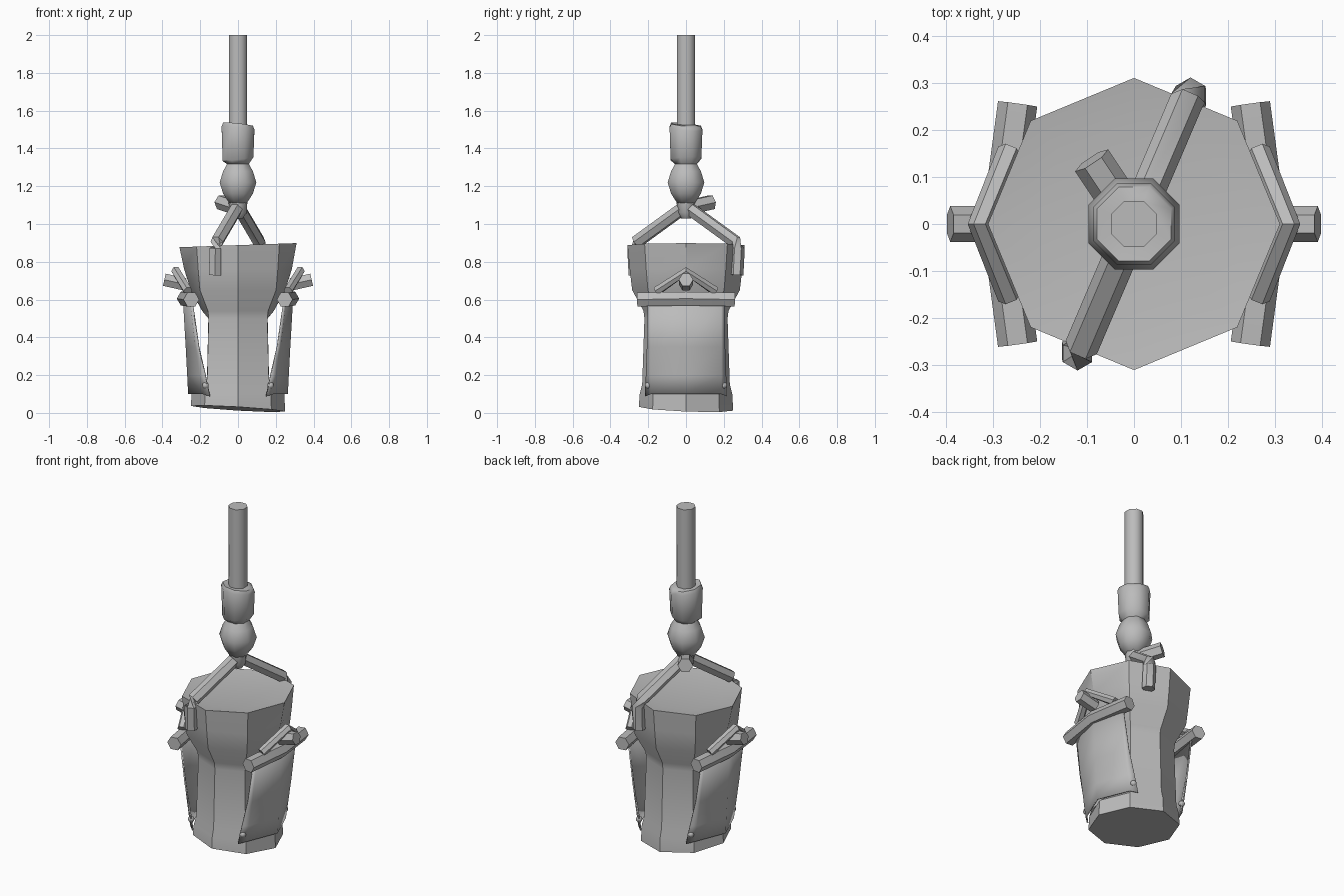
import bpy
import bmesh
from math import pi, sin, cos, radians
from mathutils import Vector

cube = bpy.data.objects.get("Cube")
if cube:
    bpy.data.objects.remove(cube, do_unlink=True)

grey = bpy.data.materials.new("plain grey")
grey.use_nodes = True
GREY = (0.5, 0.5, 0.5, 1)
grey.diffuse_color = GREY
grey.node_tree.nodes["Principled BSDF"].inputs["Base Color"].default_value = GREY


def finish(name, bm, angle=50):
    bmesh.ops.recalc_face_normals(bm, faces=bm.faces)
    mesh = bpy.data.meshes.new(name)
    bm.to_mesh(mesh)
    bm.free()
    mesh.materials.append(grey)
    obj = bpy.data.objects.new(name, mesh)
    bpy.context.collection.objects.link(obj)
    bpy.ops.object.select_all(action="DESELECT")
    obj.select_set(True)
    bpy.context.view_layer.objects.active = obj
    bpy.ops.object.shade_smooth_by_angle(angle=radians(angle))
    return obj


def loft(name, rings, angle=50):
    """Skin a list of point rings and cap both ends."""
    bm = bmesh.new()
    loops = [[bm.verts.new(p) for p in ring] for ring in rings]
    n = len(loops[0])
    for a, b in zip(loops, loops[1:]):
        for i in range(n):
            j = (i + 1) % n
            bm.faces.new((a[i], a[j], b[j], b[i]))
    bm.faces.new(loops[0])
    bm.faces.new(loops[-1])
    return finish(name, bm, angle)


def tube(name, path, radius, sides=6):
    """Straight-sided tube with mitred bends."""
    pts = [Vector(p) for p in path]
    rings = []
    for i, p in enumerate(pts):
        before, after = pts[max(i - 1, 0)], pts[min(i + 1, len(pts) - 1)]
        d = (after - before).normalized()
        u = d.cross(Vector((0, 0, 1)) if abs(d.z) < 0.8 else Vector((1, 0, 0))).normalized()
        v = d.cross(u)
        rings.append([p + radius * (u * cos(2 * pi * k / sides) + v * sin(2 * pi * k / sides))
                      for k in range(sides)])
    return loft(name, rings)


def octagon(z, r, side=None, tilt_x=0, tilt_y=0, turn=0, cx=0):
    """Ring of eight points; side overrides how far the +x and -x corners reach."""
    ring = []
    for k in range(8):
        a = k * pi / 4 + turn
        x, y = r * cos(a), r * sin(a)
        if side and k % 4 == 0:
            x = side if k == 0 else -side
        ring.append((x + cx, y, z + tilt_x * x + tilt_y * y))
    return ring


# Bucket: flared foot, recessed sides, wide bowl and a shallow dished top
loft("bucket", [
    octagon(0.022, 0.25, None, -0.06, -0.04),
    octagon(0.1, 0.245),
    octagon(0.15, 0.232, 0.165),
    octagon(0.5, 0.22, 0.157),
    octagon(0.54, 0.225, 0.19),
    octagon(0.65, 0.285, 0.25),
    octagon(0.76, 0.298, 0.285),
    octagon(0.888, 0.31, 0.31, 0.035),
    octagon(0.875, 0.22, None, 0.035),
], 35)

# Pole, socket and ball above the bucket
S = pi / 8
loft("pole", [octagon(1.48, 0.053, turn=S), octagon(2.0, 0.053, turn=S)])
loft("socket", [
    octagon(1.315, 0.06, turn=S),
    octagon(1.345, 0.088, None, 0.12, 0.05, S),
    octagon(1.505, 0.094, None, -0.1, -0.1, S),
    octagon(1.525, 0.085, None, -0.1, -0.1, S),
    octagon(1.525, 0.05, turn=S),
])
loft("ball", [octagon(z, r, turn=S) for z, r in
              ((1.11, 0.05), (1.16, 0.085), (1.22, 0.105), (1.28, 0.085), (1.33, 0.055))], 60)

# Main bail: two bent legs meeting under the ball, with a short peg
for s, label in ((-1, "front"), (1, "back")):
    tube(label + "_bail_leg", [
        (0, 0, 1.095), (s * 0.112, s * 0.262, 0.905),
        (s * 0.12, s * 0.275, 0.87), (s * 0.122, s * 0.268, 0.73)], 0.036)
loft("bail_knuckle", [octagon(z, r) for z, r in ((1.03, 0.025), (1.06, 0.046), (1.12, 0.05))])
tube("bail_peg", [(0, 0, 1.085), (-0.09, 0.135, 1.115)], 0.042)

# Side flaps with their rods, small handles, pegs and rivets
for s, label in ((1, "left"), (-1, "right")):
    # Flap: rows from the wrapped lower hem up to the rod
    rows = ((0.1, 0.15, 0.185, 0.26, 0.215), (0.2, 0.173, 0.2, 0.265, 0.21),
            (0.35, 0.208, 0.222, 0.273, 0.205), (0.59, 0.243, 0.25, 0.287, 0.2))
    bm = bmesh.new()
    grid = []
    for z, edge, corner, middle, half in rows:
        grid.append([bm.verts.new((s * x, y, z - (0.012 if x == edge and z < 0.15 else 0)))
                     for x, y in ((edge, -half), (corner, -0.185), (middle, 0),
                                  (corner, 0.185), (edge, half))])
    for a, b in zip(grid, grid[1:]):
        for i in range(len(a) - 1):
            bm.faces.new((a[i], a[i + 1], b[i + 1], b[i]))
    flap = finish(label + "_flap", bm, 35)
    shell = flap.modifiers.new("thickness", "SOLIDIFY")
    shell.thickness = 0.008
    shell.offset = 0

    tube(label + "_flap_rod",
         [(s * 0.247, -0.255, 0.6), (s * 0.282, 0, 0.605), (s * 0.247, 0.255, 0.6)], 0.042)
    tube(label + "_handle",
         [(s * 0.265, -0.155, 0.645), (s * 0.328, 0, 0.75), (s * 0.265, 0.155, 0.645)], 0.025)
    tube(label + "_handle_peg", [(s * 0.28, 0, 0.68), (s * 0.39, 0, 0.705)], 0.038)
    for t, place in ((-1, "front"), (1, "back")):
        bm = bmesh.new()
        bmesh.ops.create_icosphere(bm, subdivisions=2, radius=0.018)
        bmesh.ops.translate(bm, verts=bm.verts, vec=(s * 0.172, t * 0.2, 0.145))
        finish(label + "_" + place + "_rivet", bm)
